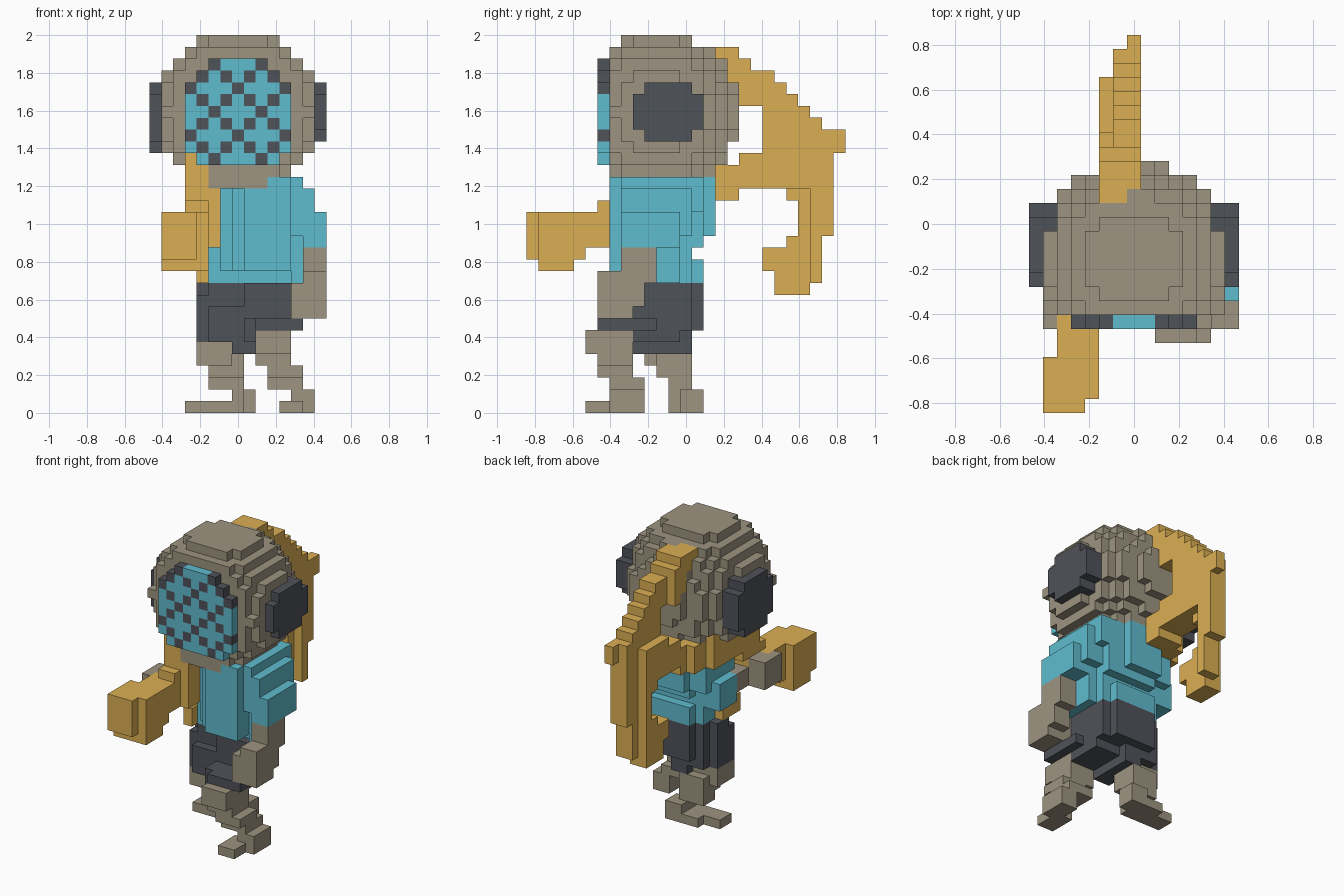
import bpy
import bmesh
from mathutils import Vector

cube = bpy.data.objects.get("Cube")
if cube:
    bpy.data.objects.remove(cube, do_unlink=True)

UNIT = 1 / 16                         # edge of one block
ORIGIN = Vector((-7.5, -13.5, 0))     # grid corner, in blocks
grid = {}                             # block -> part name; later parts replace earlier
part_colour = {}


def make_material(name, rgb):
    linear = [((c / 255 + 0.055) / 1.055) ** 2.4 for c in rgb] + [1]
    mat = bpy.data.materials.new(name)
    mat.use_nodes = True
    mat.diffuse_color = linear
    mat.node_tree.nodes["Principled BSDF"].inputs["Base Color"].default_value = linear
    return mat


brown = make_material("taupe", (157, 148, 128))
teal = make_material("teal", (96, 188, 206))
dark = make_material("charcoal", (79, 82, 89))
gold = make_material("ochre", (219, 175, 83))


def add_blocks(part, colour, blocks):
    part_colour[part] = colour
    for block in blocks:
        grid[block] = part


def box(x0, x1, y0, y1, z0, z1):
    return [(x, y, z) for x in range(x0, x1) for y in range(y0, y1) for z in range(z0, z1)]


def add_boxes(part, colour, *boxes):
    for limits in boxes:
        add_blocks(part, colour, box(*limits))


def in_helmet(block):
    centre = Vector(block) + Vector((0.5, 0.5, 0.5))
    return (centre - Vector((7.5, 11, 25.4))).length_squared < 48.8


# Shirt with stepped corners, and sleeves
add_boxes("shirt", teal,
          (5, 12, 10, 14, 11, 20),
          (6, 11, 10, 15, 11, 13),
          (6, 12, 9, 14, 12, 20),
          (7, 12, 8, 14, 12, 20),
          (8, 12, 7, 13, 12, 20),
          (6, 12, 13, 15, 14, 20),
          (6, 10, 15, 16, 15, 20))
add_boxes("left_sleeve", teal,
          (10, 13, 8, 15, 17, 20),
          (12, 13, 9, 13, 11, 17),
          (12, 14, 8, 14, 15, 19),
          (13, 15, 8, 13, 14, 17))
add_boxes("right_sleeve", teal,
          (4, 6, 10, 15, 15, 18),
          (3, 5, 11, 14, 13, 16))

# Round helmet, cut flat at the front and closed by a collar
add_blocks("helmet", brown, filter(in_helmet, box(0, 15, 7, 19, 20, 32)))
add_boxes("collar", brown, (5, 10, 7, 13, 19, 20))


# Round side ports
def add_port(part, x0, x1, bottom):
    add_boxes(part, dark,
              (x0, x1, 10, 14, bottom, 28),
              (x0, x1, 9, 15, bottom + 1, 27))


add_port("left_port", 13, 15, 23)
add_port("right_port", 0, 2, 22)

# Faceplate with a lattice of dark studs
faceplate = box(3, 12, 6, 7, 22, 28) + box(4, 11, 6, 7, 21, 29) + box(5, 10, 6, 7, 29, 30)


def is_stud(block):
    x, y, z = block
    return x % 2 == 0 if z % 2 == 0 else (x + z) % 4 == 2


add_blocks("faceplate", teal, faceplate)
add_blocks("faceplate_studs", dark, filter(is_stud, faceplate))

# Arms
add_boxes("left_forearm", brown,
          (13, 15, 8, 11, 11, 14),
          (13, 15, 6, 10, 9, 12),
          (12, 15, 6, 9, 8, 11))
add_boxes("right_forearm", brown,
          (3, 5, 7, 11, 14, 16),
          (1, 4, 6, 9, 14, 17))

# Shorts with stepped corners and the left thigh forward
add_boxes("shorts", dark,
          (4, 12, 11, 13, 7, 11),
          (5, 12, 10, 14, 7, 11),
          (6, 11, 10, 15, 7, 11),
          (8, 12, 9, 12, 7, 11),
          (4, 8, 10, 13, 6, 10),
          (5, 8, 9, 14, 6, 9),
          (7, 9, 9, 14, 5, 7),
          (8, 12, 7, 13, 6, 8),
          (9, 13, 6, 11, 7, 8))

# Legs and turned-out feet
add_boxes("left_leg", brown,
          (9, 12, 5, 9, 5, 7),
          (9, 12, 6, 9, 4, 5),
          (10, 13, 6, 9, 3, 4),
          (10, 13, 7, 10, 2, 3),
          (12, 13, 7, 10, 1, 3))
add_boxes("left_foot", brown,
          (11, 13, 5, 8, 0, 1),
          (12, 14, 7, 10, 0, 2))
add_boxes("right_leg", brown,
          (4, 7, 10, 13, 4, 6),
          (5, 8, 11, 14, 3, 5),
          (5, 8, 12, 14, 2, 3),
          (7, 8, 12, 14, 1, 2))
add_boxes("right_foot", brown,
          (3, 6, 12, 14, 0, 1),
          (5, 8, 12, 15, 0, 1),
          (7, 9, 13, 15, 0, 2))

# Pick handle: knob in front, shaft over the right shoulder
add_boxes("handle_knob", gold,
          (1, 4, 0, 1, 13, 17),
          (1, 5, 1, 4, 12, 17),
          (2, 5, 4, 5, 13, 17))
add_boxes("handle_shaft", gold,
          (2, 5, 5, 7, 14, 17),
          (3, 5, 6, 9, 15, 18),
          (5, 6, 7, 10, 14, 19),
          (3, 5, 7, 10, 17, 22),
          (3, 5, 8, 15, 18, 22),
          (4, 7, 14, 17, 18, 21),
          (5, 8, 16, 18, 18, 21),
          (5, 8, 18, 22, 19, 22))
add_boxes("belt_pouch", gold, (4, 5, 9, 12, 11, 13))

# Curved pick head: depth span of each layer, from the bottom up
spans = [(21, 24), (21, 25), (20, 25), (20, 25), (22, 25), (23, 26), (23, 26),
         (23, 26), (22, 26), (20, 26), (19, 26), (18, 26), (20, 27), (20, 27),
         (20, 25), (20, 24), (18, 23), (17, 22), (17, 21), (16, 19), (15, 18)]


# The head is a thin slab that leans to the left towards the top and the back
def pick_sides(y, layer):
    if y == 26:
        return 7, 8
    if y > 23:
        return 6, 8
    if y < 16 or layer < 19:
        return 5, 7
    return (6, 8) if y > 18 and layer > 22 else (5, 8)


for layer, (back, tip) in enumerate(spans, start=10):
    for y in range(back, tip):
        add_boxes("pick_head", gold, (*pick_sides(y, layer), y, y + 1, layer, layer + 1))


# Turn the blocks of each part into a shell of exposed faces
def build_part(part):
    bm = bmesh.new()
    corners = {}

    def vertex(point):
        key = tuple(round(c * 2) for c in point)
        if key not in corners:
            corners[key] = bm.verts.new((point + ORIGIN) * UNIT)
        return corners[key]

    for block in [b for b, owner in grid.items() if owner == part]:
        centre = Vector(block) + Vector((0.5, 0.5, 0.5))
        for axis in range(3):
            for sign in (-1, 1):
                normal = Vector((0, 0, 0))
                normal[axis] = sign
                if tuple(int(b + n) for b, n in zip(block, normal)) in grid:
                    continue
                u = Vector((0, 0, 0))
                u[(axis + 1) % 3] = 0.5
                v = normal.cross(u)
                middle = centre + normal / 2
                bm.faces.new([vertex(middle + offset)
                              for offset in (-u - v, u - v, u + v, v - u)])
    mesh = bpy.data.meshes.new(part)
    bm.to_mesh(mesh)
    bm.free()
    mesh.materials.append(part_colour[part])
    bpy.context.collection.objects.link(bpy.data.objects.new(part, mesh))


for part_name in part_colour:
    build_part(part_name)
